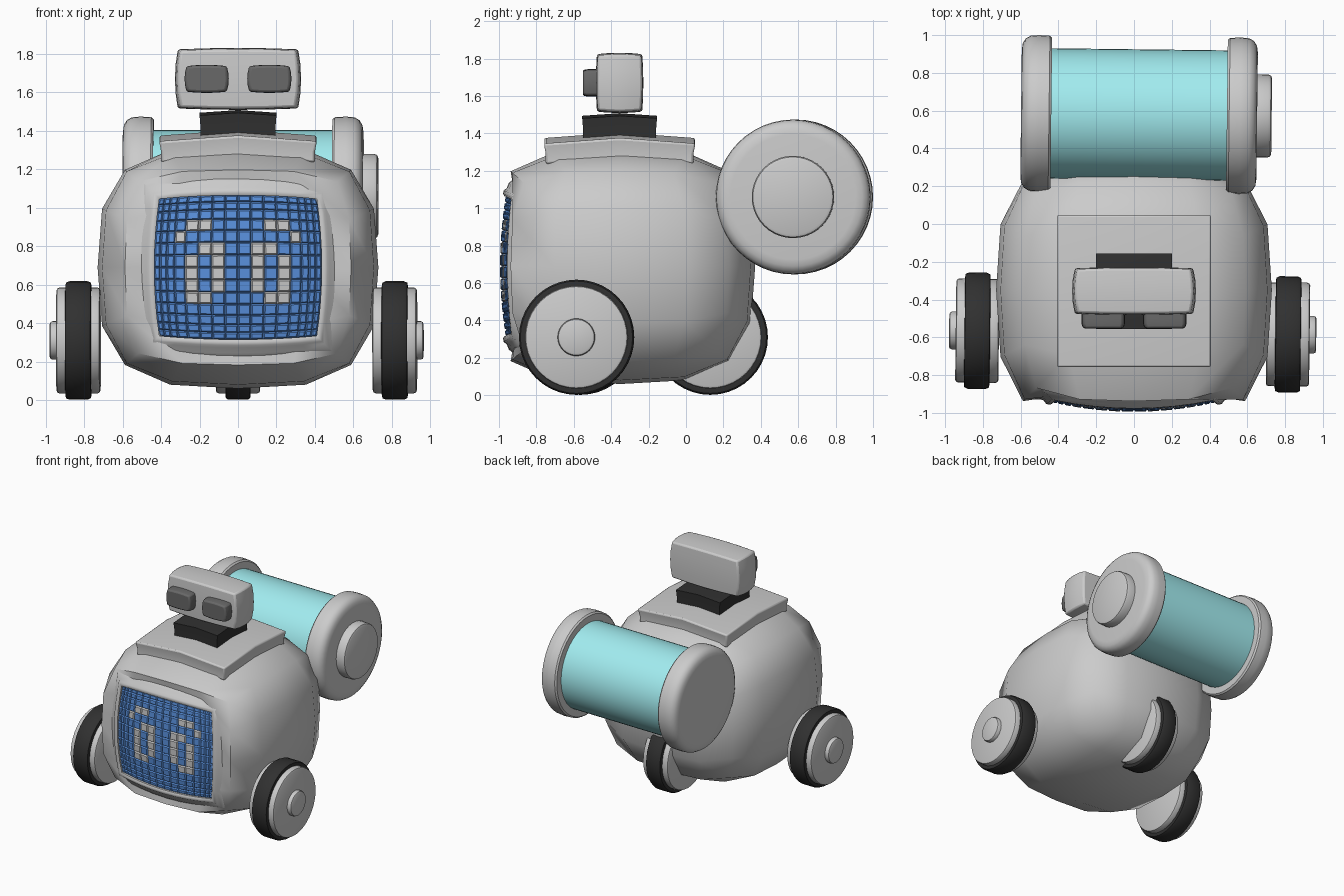
import bpy, bmesh, math
from mathutils import Matrix

if "Cube" in bpy.data.objects:
    bpy.data.objects.remove(bpy.data.objects["Cube"])


def material(name, rgb):
    m = bpy.data.materials.new(name)
    m.diffuse_color = (*rgb, 1)
    m.use_nodes = True
    m.node_tree.nodes["Principled BSDF"].inputs["Base Color"].default_value = m.diffuse_color
    return m


DARK = material("dark_rubber", (0.03, 0.03, 0.03))
LENS = material("lens_grey", (0.14, 0.14, 0.14))
BLUE = material("screen_blue", (0.10, 0.28, 0.72))
CYAN = material("tank_cyan", (0.36, 0.84, 0.87))


def finish(bm, name, mat=None, angle=35, bevel=0):
    bmesh.ops.recalc_face_normals(bm, faces=bm.faces)
    me = bpy.data.meshes.new(name)
    bm.to_mesh(me)
    bm.free()
    ob = bpy.data.objects.new(name, me)
    bpy.context.collection.objects.link(ob)
    if mat:
        me.materials.append(mat)
    if bevel:
        b = ob.modifiers.new("bevel", 'BEVEL')
        b.width, b.segments = bevel, 2
        b.limit_method, b.angle_limit = 'ANGLE', math.radians(40)
    bpy.ops.object.select_all(action='DESELECT')
    bpy.context.view_layer.objects.active = ob
    ob.select_set(True)
    bpy.ops.object.shade_smooth_by_angle(angle=math.radians(angle))
    return ob


def block(cuts):
    """Cube from -1 to 1 with each face cut into a grid."""
    bm = bmesh.new()
    bmesh.ops.create_cube(bm, size=2)
    bmesh.ops.subdivide_edges(bm, edges=bm.edges[:], cuts=cuts, use_grid_fill=True)
    return bm


def lathe(name, profile, centre, mat=None, seg=40, turn=-0.012):
    """Revolve (x, radius) points round an x axis through centre (y, z)."""
    bm = bmesh.new()
    rings = []
    for x, r in profile:
        rings.append([bm.verts.new((x, centre[0] + r * math.cos(2 * math.pi * i / seg),
                                    centre[1] + r * math.sin(2 * math.pi * i / seg)))
                      for i in range(seg)])
    for a, b in zip(rings, rings[1:]):
        for i in range(seg):
            j = (i + 1) % seg
            bm.faces.new((a[i], a[j], b[j], b[i]))
    bm.faces.new(rings[0])
    bm.faces.new(rings[-1])
    bmesh.ops.transform(bm, matrix=Matrix.Rotation(turn, 4, 'Z'), verts=bm.verts)
    return finish(bm, name, mat)


def disc(x0, x1, r, b=0.015):
    """Profile of a disc whose outer end (x1) has a rounded rim."""
    s = 1 if x1 > x0 else -1
    return [(x0, r), (x1 - s * b, r), (x1 - s * b * .3, r - b * .3), (x1, r - b)]


# Body: coarse rounded cube, flatter at the front and hollow behind the screen
bm = block(3)
for v in bm.verts:
    u = v.co.copy()
    p = 3.2
    n = u / sum(abs(c) ** p for c in u) ** (1 / p)
    y = n.y * 0.72
    if u.y < 0:
        y = n.y * 0.73
        if max(abs(u.x), abs(u.z)) < 0.9:
            y = max(y, -0.55)
    v.co = (n.x * 0.73, -0.35 + y, 0.69 + n.z * 0.63)
finish(bm, "body", angle=60)

# Screen surface: bowed rectangle, bulging forward
A, B, ZC = 0.435, 0.375, 0.69


def screen_point(px, pz, lift):
    u = max(-1, min(1, px / A))
    w = max(-1, min(1, pz / B))
    x, z = px * (1 - .06 * w * w), pz * (1 - .05 * u * u)
    return (x, -0.99 + .05 * (x / A) ** 2 + .03 * (z / B) ** 2 + lift, ZC + z)


# Screen frame: raised lip swept round the screen
bm = bmesh.new()
N = 8
square = [(-1 + 2 * i / N, 1) for i in range(N)] + [(1, 1 - 2 * i / N) for i in range(N)]
square += [(-a, -b) for a, b in square]
rings = []
for d, lift in [(0, .03), (0, -.012), (.012, -.02), (.03, -.02), (.042, -.006), (.07, 0), (.10, .03)]:
    rings.append([bm.verts.new(screen_point(a * (A + d), b * (B + d), lift)) for a, b in square])
for r, s in zip(rings, rings[1:]):
    for i in range(len(square)):
        j = (i + 1) % len(square)
        bm.faces.new((r[i], r[j], s[j], s[i]))
finish(bm, "screen_frame", angle=50)

# Screen tiles: pillowed squares, lit ones draw the eyes and brows
half_x = [0, .069, .138, .207, .275, .33, .37, .405, .435]
half_z = [0, .065, .13, .192, .25, .30, .34, .375]
xs = [-v for v in half_x[:0:-1]] + half_x
zs = [v for v in half_z[:0:-1]] + [-v for v in half_z]
lit = {3: (2, 3), 4: (4,), 5: (1, 2), 6: (1, 3), 7: (1, 3), 8: (1, 3), 9: (2, 3)}
tiles = {True: bmesh.new(), False: bmesh.new()}
for row in range(len(zs) - 1):
    for col in range(len(xs) - 1):
        k = col - 8 if col >= 8 else 7 - col
        bm = tiles[k in lit.get(row, ())]
        x0, x1, z0, z1 = xs[col], xs[col + 1], zs[row + 1], zs[row]
        loops = []
        for g, lift in ((0, .006), (.007, -.004)):
            loops.append([bm.verts.new(screen_point(x, z, lift)) for x, z in
                          ((x0 + g, z0 + g), (x1 - g, z0 + g), (x1 - g, z1 - g), (x0 + g, z1 - g))])
        lo, hi = loops
        bm.faces.new(hi)
        for i in range(4):
            j = (i + 1) % 4
            bm.faces.new((lo[i], lo[j], hi[j], hi[i]))
for bm, name, mat in ((tiles[False], "screen_tiles", BLUE), (tiles[True], "lit_tiles", None)):
    for f in bm.faces:
        f.normal_update()
    finish(bm, name, mat, angle=20)

# Collar plate and neck: slabs peaked in the middle
for name, w, d, z0, z1, peak, mat, bev in (("collar", .41, .405, 1.235, 1.345, .03, None, .012),
                                           ("neck", .20, .20, 1.36, 1.48, .014, DARK, 0)):
    bm = block(1)
    for v in bm.verts:
        u = v.co.copy()
        rise = peak * ((1 - abs(u.x)) + (1 - abs(u.y)))
        t = 1 if u.z > 0 else .975
        v.co = (u.x * w * t, -.355 + u.y * d * t, (z0 + z1) / 2 + u.z * (z1 - z0) / 2 + rise)
    finish(bm, name, mat, angle=25, bevel=bev)

# Head: box with bulging sides
bm = block(3)
for v in bm.verts:
    u = v.co.copy()
    bulge = lambda a, b: 1 - .045 * (a * a + b * b)
    v.co = (u.x * .328 * bulge(u.y, u.z), -.355 + u.y * .127 * bulge(u.x, u.z),
            1.67 + u.z * .161 * bulge(u.x, u.y))
finish(bm, "head", bevel=.012)

# Eyes: rounded blocks on the head front
for side, s in (("left", -1), ("right", 1)):
    bm = block(3)
    for v in bm.verts:
        u = v.co.copy()
        t = 1 - .06 * (u.y < -.9)
        v.co = (s * .163 + u.x * .115 * (1 - .09 * u.z ** 2) * t, -.50 + u.y * .052,
                1.67 + u.z * .073 * (1 - .09 * u.x ** 2) * t)
    finish(bm, side + "_eye", LENS, bevel=.01)

# Front wheels: tyre, inner and outer discs, hub cap
for side, s in (("left", -1), ("right", 1)):
    c = (-.575, .31)
    m = lambda prof: [(s * x, r) for x, r in prof]
    lathe(side + "_tyre", m([(.755, .285), (.758, .30), (.775, .308), (.87, .308), (.888, .30), (.89, .285)]), c, DARK)
    lathe(side + "_outer_disc", m(disc(.885, .937, .275)), c)
    lathe(side + "_inner_disc", m(disc(.76, .708, .275)), c)
    lathe(side + "_hub_cap", m(disc(.93, .972, .10)), c)

# Rear wheel, half sunk in the body
c = (.13, .31)
lathe("rear_tyre", [(-.066, .285), (-.063, .30), (-.05, .308), (.05, .308), (.063, .30), (.066, .285)], c, DARK, turn=0)
for side, s in (("left", -1), ("right", 1)):
    lathe("rear_disc_" + side, disc(s * .06, s * .115, .275), c, turn=0)

# Tank on the back with rounded end caps and a hub on the right
c = (.58, 1.06)
lathe("tank", [(-.48, .345), (.52, .345)], c, CYAN, seg=48)


def cap(x0, x1):
    s = 1 if x1 > x0 else -1
    return [(x0, .37), (x0, .40), (x0 + s * .012, .411), (x0 + s * .07, .414), (x1 - s * .045, .41),
            (x1 - s * .02, .395), (x1 - s * .005, .37), (x1, .335)]


lathe("tank_cap_left", cap(-.445, -.605), c, seg=48)
lathe("tank_cap_right", cap(.485, .645), c, seg=48)
lathe("tank_hub", disc(.64, .722, .22, .02), c)
